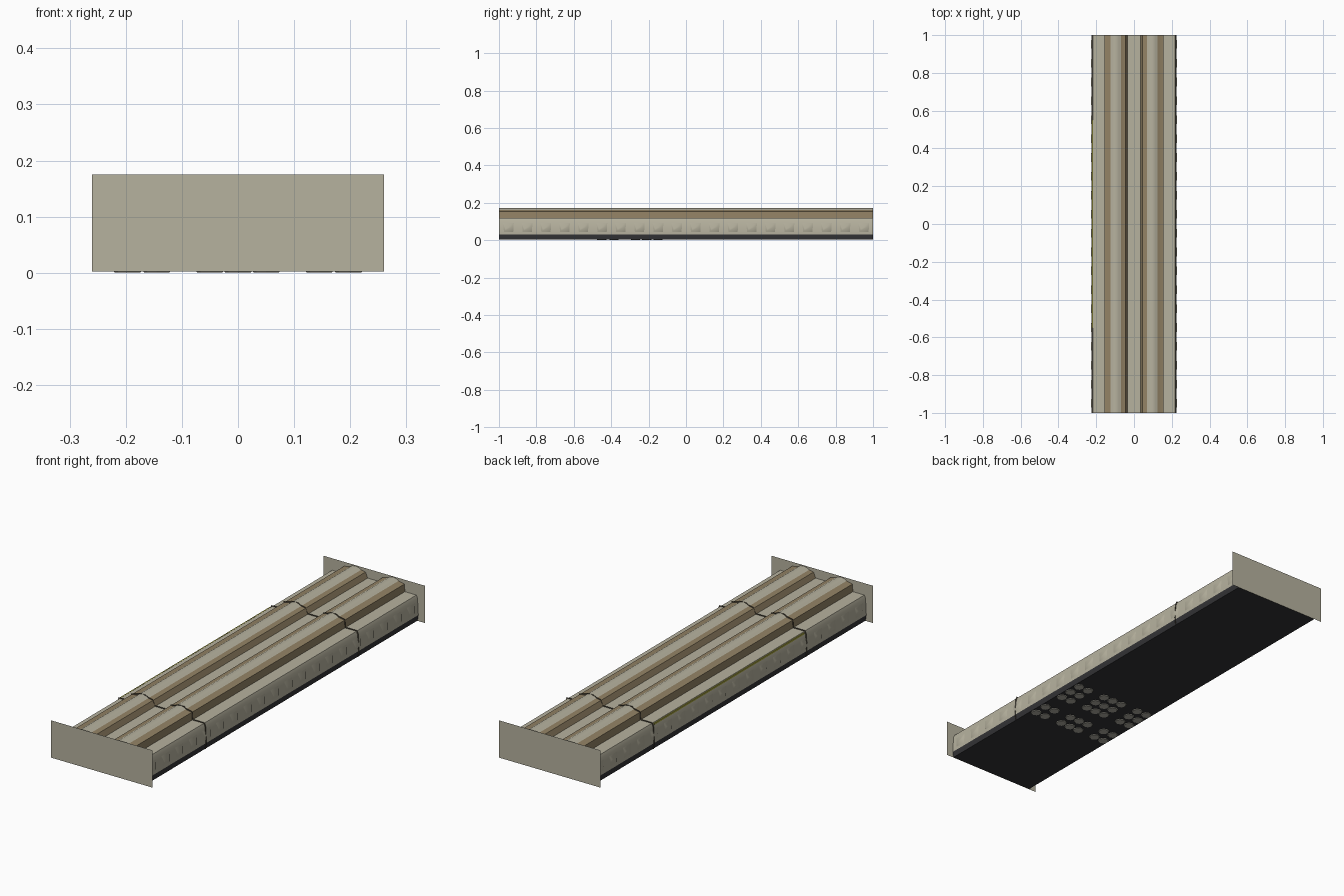
import bpy, bmesh, math
from mathutils import Matrix

if "Cube" in bpy.data.objects:
    bpy.data.objects.remove(bpy.data.objects["Cube"])


def mat(name, c):
    m = bpy.data.materials.new(name)
    m.diffuse_color = (*c, 1)
    m.use_nodes = True
    m.node_tree.nodes["Principled BSDF"].inputs["Base Color"].default_value = m.diffuse_color
    return m


GREY = mat("warm grey", (0.47, 0.445, 0.345))
BROWN = mat("tan brown", (0.29, 0.225, 0.13))
DARK = mat("dark charcoal", (0.033, 0.033, 0.036))
STUD = mat("stud grey", (0.42, 0.41, 0.35))
SEAM = mat("seam brown", (0.09, 0.075, 0.05))
YELLOW = mat("olive yellow", (0.40, 0.38, 0.06))


def finish(name, bm, mats, smooth=0):
    bmesh.ops.recalc_face_normals(bm, faces=bm.faces)
    me = bpy.data.meshes.new(name)
    bm.to_mesh(me)
    bm.free()
    for m in mats:
        me.materials.append(m)
    ob = bpy.data.objects.new(name, me)
    bpy.context.collection.objects.link(ob)
    if smooth:
        bpy.ops.object.select_all(action='DESELECT')
        ob.select_set(True)
        bpy.context.view_layer.objects.active = ob
        bpy.ops.object.shade_smooth_by_angle(angle=math.radians(smooth))
    return ob


# half cross-section (x, z) from bottom outer edge to the central groove;
# third value is the material of the strip that follows the point
half = [(0.222, 0.003, 2), (0.226, 0.03, 0), (0.222, 0.105, 0), (0.216, 0.12, 0),
        (0.157, 0.12, 1), (0.155, 0.155, 1), (0.124, 0.161, 0), (0.114, 0.168, 0),
        (0.097, 0.172, 0), (0.080, 0.168, 0), (0.068, 0.161, 1), (0.045, 0.157, 1),
        (0.034, 0.132, 0)]
section = [(x, z) for x, z, m in half] + [(-x, z) for x, z, m in reversed(half)]
mats_idx = [m for x, z, m in half] + [m for x, z, m in reversed(half[:-1])] + [2]


# three body segments, each an extruded section
def segment(name, y0, y1):
    bm = bmesh.new()
    a = [bm.verts.new((x, y0, z)) for x, z in section]
    b = [bm.verts.new((x, y1, z)) for x, z in section]
    n = len(a)
    for i in range(n):
        j = (i + 1) % n
        f = bm.faces.new((a[i], a[j], b[j], b[i]))
        f.material_index = mats_idx[i]
    finish(name, bm, [GREY, BROWN, DARK], 37)


segment("front_segment", -1, -0.56)
segment("middle_segment", -0.56, 0.56)
segment("back_segment", 0.56, 1)

# flat end plates
for name, y in (("front_plate", -1), ("back_plate", 1)):
    bm = bmesh.new()
    bm.faces.new([bm.verts.new((x, y, z)) for x, z in
                  ((-0.26, 0.002), (0.26, 0.002), (0.26, 0.175), (-0.26, 0.175))])
    finish(name, bm, [GREY])

# paper-thin seam ribs that follow the section just outside the surface
for name, y in (("front_seam_rib", -0.56), ("back_seam_rib", 0.56)):
    bm = bmesh.new()
    p = [bm.verts.new((x, y, z)) for x, z in section]
    q = [bm.verts.new((x * 1.02, y, min(z + 0.005, 0.173) if z > 0.02 else z))
         for x, z in section]
    for i in range(len(section) - 1):
        bm.faces.new((p[i], p[i + 1], q[i + 1], q[i]))
    finish(name, bm, [SEAM])

# rows of small soft wedge bumps on both sides
for name, s in (("right_side_wedges", 1), ("left_side_wedges", -1)):
    bm = bmesh.new()
    for k in range(20):
        y = -0.95 + 0.1 * k
        base = [bm.verts.new((s * 0.2222, y + dy, z)) for dy, z in
                ((-0.03, 0.04), (0.03, 0.04), (0.03, 0.095), (-0.03, 0.095))]
        tip = [bm.verts.new((s * 0.2285, y + dy, z)) for dy, z in
               ((-0.016, 0.05), (0.022, 0.05), (0.022, 0.075), (-0.016, 0.06))]
        bm.faces.new(tip)
        for i in range(4):
            j = (i + 1) % 4
            bm.faces.new((base[i], base[j], tip[j], tip[i]))
    finish(name, bm, [GREY], 60)

# yellow lip along the left shoulder of the middle segment
bm = bmesh.new()
bmesh.ops.create_cube(bm, size=1, matrix=Matrix.Translation((-0.2205, 0, 0.115))
                      @ Matrix.Diagonal((0.005, 1.1, 0.008, 1)))
finish("left_lip", bm, [YELLOW])

# groups of low studs on the underside
bm = bmesh.new()
for x in (-0.197, -0.145, -0.05, 0, 0.05, 0.145, 0.197):
    for y in (-0.45, -0.385, -0.27, -0.21, -0.15):
        bmesh.ops.create_cone(bm, cap_ends=True, segments=8, radius1=0.022, radius2=0.025,
                              depth=0.003, matrix=Matrix.Translation((x, y, 0.0017)))
finish("underside_studs", bm, [STUD])
